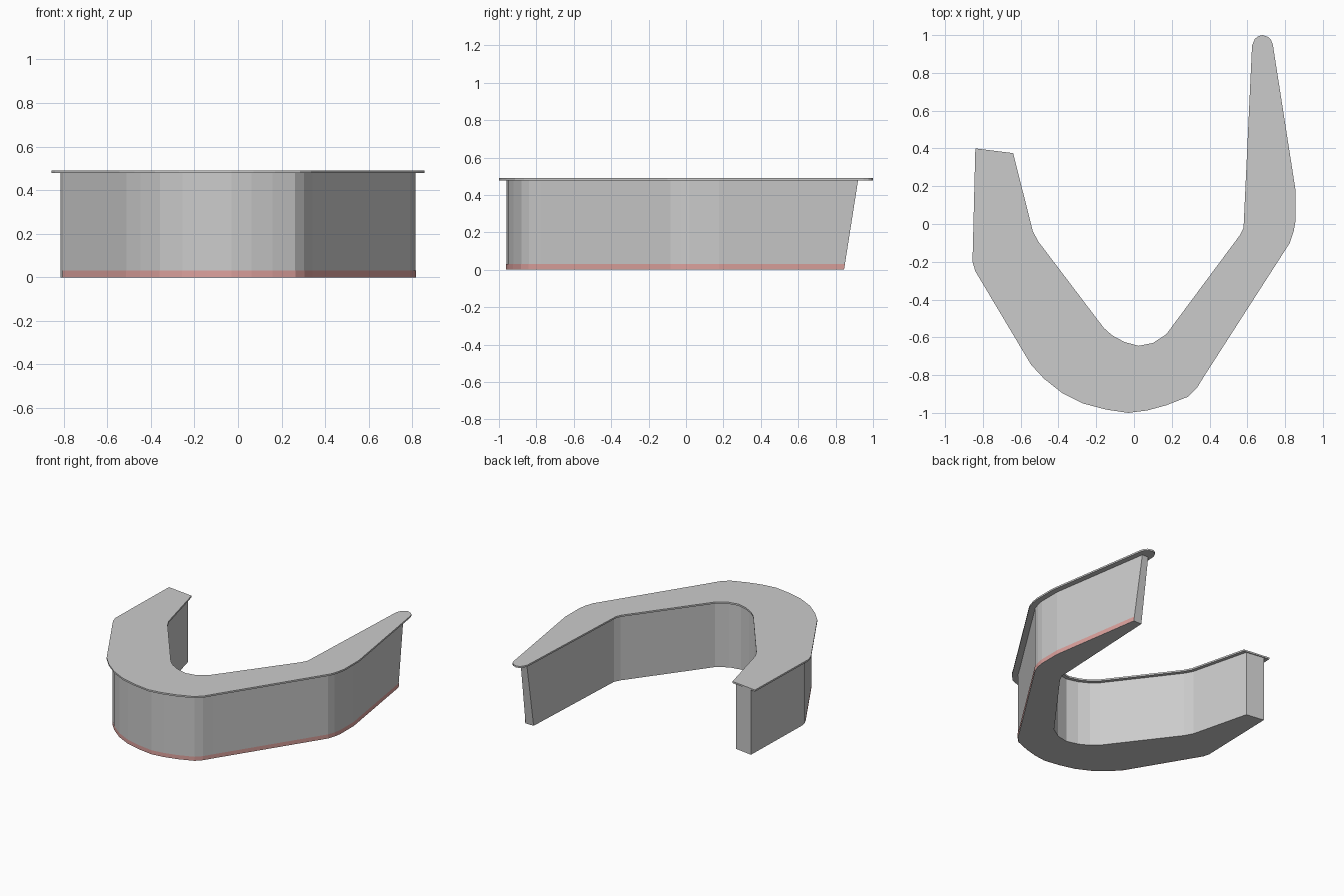
import bpy, bmesh
from mathutils import Vector

if "Cube" in bpy.data.objects:
    bpy.data.objects.remove(bpy.data.objects["Cube"])

# Counter outline: outer side (left end -> right tip), rounded tip, inner side back
OUTER = [(-.84, .40), (-.855, -.2), (-.84, -.25), (-.545, -.745), (-.475, -.82),
         (-.38, -.895), (-.27, -.95), (-.15, -.982), (-.03, -1), (.07, -.987),
         (.17, -.96), (.285, -.915), (.335, -.865), (.375, -.8), (.825, -.1),
         (.845, -.04), (.855, .015), (.855, .18), (.735, .95)]
TIP = [(.725, .975), (.71, .99), (.68, 1.0), (.66, .995), (.64, .98)]
INNER = [(.625, .945), (.58, -.02), (.56, -.06), (.17, -.585), (.1, -.63),
         (.025, -.645), (-.05, -.625), (-.115, -.59), (-.16, -.55),
         (-.505, -.095), (-.535, -.04), (-.64, .375)]
TOP, SLAB = .49, .012


def inset(path, d):
    """Offset an open path to its left by d with mitred corners."""
    pts = [Vector(p) for p in path]
    dirs = [(b - a).normalized() for a, b in zip(pts, pts[1:])]
    out = []
    for i, p in enumerate(pts):
        a, b = dirs[max(i - 1, 0)], dirs[min(i, len(dirs) - 1)]
        na, nb = Vector((-a.y, a.x)), Vector((-b.y, b.x))
        out.append(p + (na + nb) * d / (1 + na.dot(nb)))
    return out


def at_y(a, b, y):
    return a.lerp(b, (y - a.y) / (b.y - a.y))


def loft(name, low, high, z0, z1, caps=True):
    """Join a lower and an upper outline with side walls."""
    bm = bmesh.new()
    lo = [bm.verts.new((p[0], p[1], z0)) for p in low]
    hi = [bm.verts.new((p[0], p[1], z1)) for p in high]
    n = len(lo)
    for i in range(n if caps else n - 1):
        j = (i + 1) % n
        bm.faces.new((lo[i], lo[j], hi[j], hi[i]))
    if caps:
        bm.faces.new(lo[::-1])
        bm.faces.new(hi)
    me = bpy.data.meshes.new(name)
    bm.to_mesh(me)
    bm.free()
    ob = bpy.data.objects.new(name, me)
    bpy.context.collection.objects.link(ob)
    return ob


# Thin overhanging worktop
outline = OUTER + TIP + INNER
loft("countertop", outline, outline, TOP - SLAB, TOP)


def trimmed(path, end, nxt, y):
    """Copy a path with its tip point slid along the arm to a given y."""
    q = list(path)
    q[end] = at_y(path[nxt], path[end], y)
    return q


# Counter body: inset walls, with the right tip sloping outward to the top
outer, inner = inset(OUTER, .04), inset(INNER, .025)
outer[0].y, inner[-1].y = .39, .37
rings = [trimmed(outer, -1, -2, y) + trimmed(inner, 0, 1, y) for y in (.845, .92)]
loft("counter_body", rings[0], rings[1], 0, TOP - SLAB)

# Red kick strip along the customer side
strip_path = inset(OUTER, .038)
strip = loft("kick_strip", trimmed(strip_path, -1, -2, .845)[2:],
             trimmed(strip_path, -1, -2, .85)[2:], 0, .03, caps=False)
red = bpy.data.materials.new("soft_red")
red.diffuse_color = (.72, .36, .34, 1)
red.use_nodes = True
red.node_tree.nodes["Principled BSDF"].inputs["Base Color"].default_value = red.diffuse_color
strip.data.materials.append(red)
